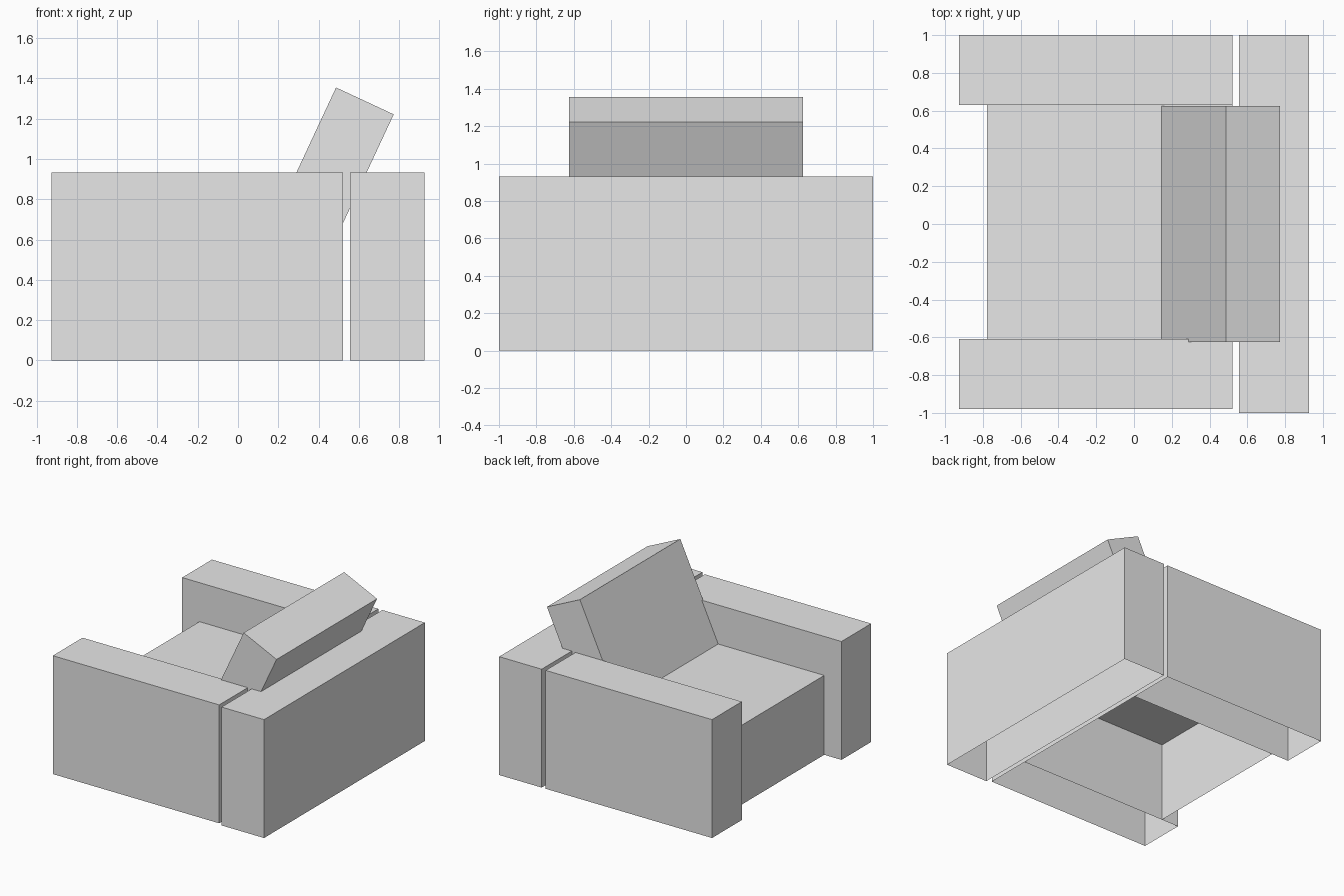
import bpy
import bmesh
import math
from mathutils import Matrix, Vector

cube = bpy.data.objects.get("Cube")
if cube:
    bpy.data.objects.remove(cube, do_unlink=True)

# One plain upholstery colour
GREY = (0.8, 0.8, 0.8, 1.0)
fabric = bpy.data.materials.new("light_grey_fabric")
fabric.use_nodes = True
fabric.diffuse_color = GREY
fabric.node_tree.nodes["Principled BSDF"].inputs["Base Color"].default_value = GREY


def box(name, low, high, open_sides=()):
    """Box between two corners, leaving out faces with the given normals."""
    low, high = Vector(low), Vector(high)
    bm = bmesh.new()
    bmesh.ops.create_cube(bm, size=1)
    bm.normal_update()
    gone = [f for f in bm.faces if any(f.normal.dot(Vector(d)) > 0.9 for d in open_sides)]
    bmesh.ops.delete(bm, geom=gone, context="FACES")
    bmesh.ops.transform(
        bm, verts=bm.verts,
        matrix=Matrix.Translation((low + high) / 2) @ Matrix.Diagonal((*(high - low), 1)))
    mesh = bpy.data.meshes.new(name)
    bm.to_mesh(mesh)
    bm.free()
    mesh.materials.append(fabric)
    obj = bpy.data.objects.new(name, mesh)
    bpy.context.collection.objects.link(obj)
    return obj


DOWN, LEFT, RIGHT = (0, 0, -1), (0, 1, 0), (0, -1, 0)
HEIGHT = 0.932
BODY_END = 0.522

# Hollow armrests, open underneath
for name, y0, y1 in (("armrest_far", 0.63, 1.0), ("armrest_near", -0.98, -0.61)):
    box(name, (-0.927, y0, 0), (BODY_END, y1, HEIGHT), [DOWN])

# Hollow seat, its sides closed by the armrests
box("seat", (-0.777, -0.61, 0), (BODY_END, 0.63, 0.625), [DOWN, LEFT, RIGHT])

# Hollow back block behind a narrow gap
box("backrest", (0.557, -1, 0), (0.927, 1, HEIGHT), [DOWN])

# Leaning cushion, hung from its top front edge
cushion = box("back_cushion", (0, -0.625, -0.82), (0.316, 0.625, 0))
cushion.location = (0.487, 0, 1.355)
cushion.rotation_euler.y = math.radians(25)
